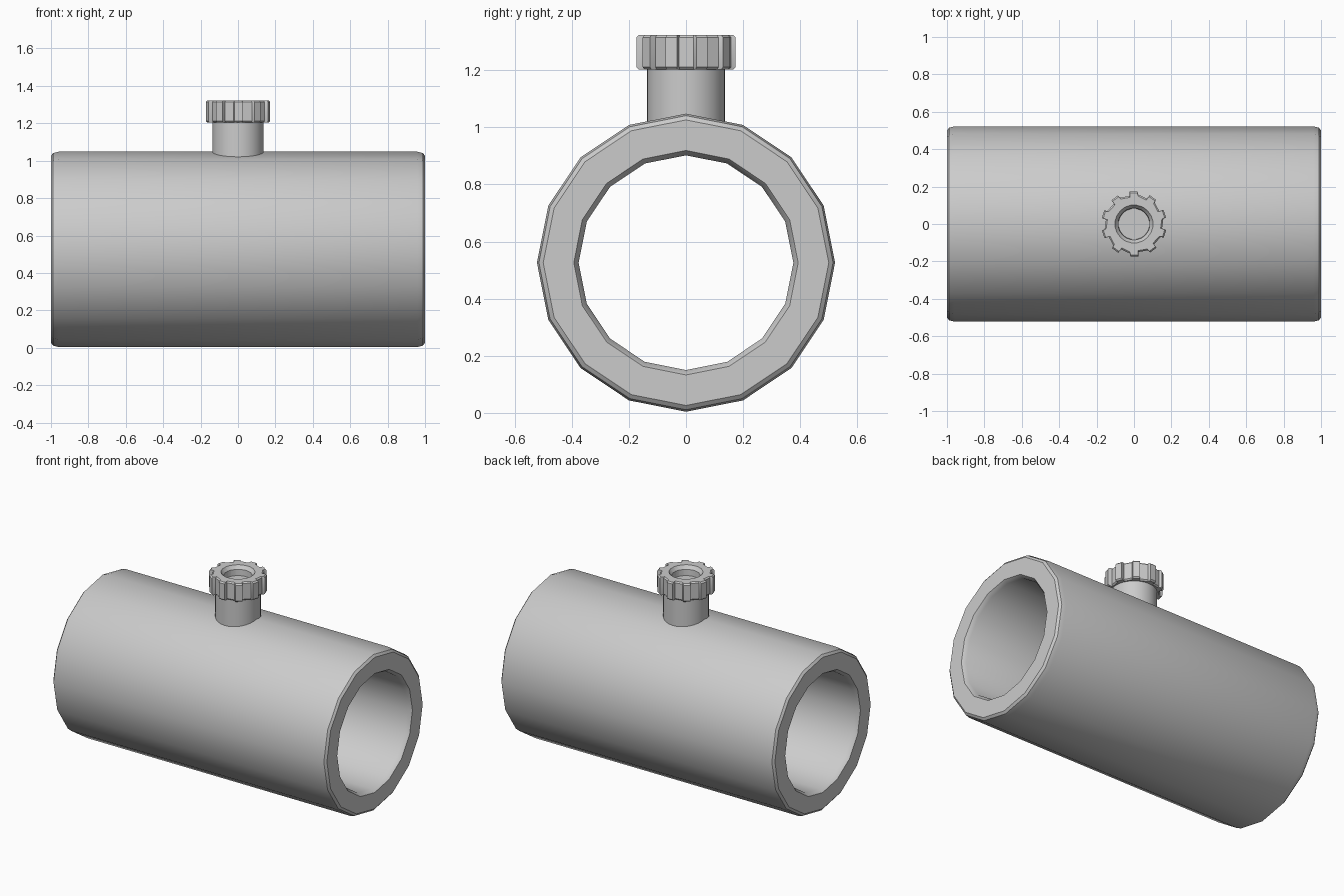
import bpy, bmesh
from math import sin, cos, tau, radians

if "Cube" in bpy.data.objects:
    bpy.data.objects.remove(bpy.data.objects["Cube"])

PIPE_Z = 0.526


def skin(name, rings, closed=False, angle=35):
    """Bridge equal-length rings of points; cap the ends unless closed into a loop."""
    bm = bmesh.new()
    rows = [[bm.verts.new(p) for p in ring] for ring in rings]
    n = len(rows[0])
    pairs = list(zip(rows, rows[1:]))
    if closed:
        pairs.append((rows[-1], rows[0]))
    else:
        bm.faces.new(rows[0])
        bm.faces.new(rows[-1])
    for a, b in pairs:
        for i in range(n):
            j = (i + 1) % n
            bm.faces.new((a[i], a[j], b[j], b[i]))
    bmesh.ops.recalc_face_normals(bm, faces=bm.faces)
    mesh = bpy.data.meshes.new(name)
    bm.to_mesh(mesh)
    bm.free()
    ob = bpy.data.objects.new(name, mesh)
    bpy.context.collection.objects.link(ob)
    bpy.ops.object.select_all(action='DESELECT')
    ob.select_set(True)
    bpy.context.view_layer.objects.active = ob
    bpy.ops.object.shade_smooth_by_angle(angle=radians(angle))
    return ob


def circle_x(x, r, n=16):
    return [(x, r * cos(tau * i / n), PIPE_Z + r * sin(tau * i / n)) for i in range(n)]


def circle_z(z, r, n=32):
    return [(r * cos(tau * i / n), r * sin(tau * i / n), z) for i in range(n)]


# Pipe: sixteen-sided tube with chamfered rims
half = [(0.96, 0.522), (0.988, 0.515), (1.0, 0.50), (1.0, 0.393), (0.975, 0.376)]
profile = half + [(-x, r) for x, r in reversed(half)]
skin("pipe_body", [circle_x(x, r) for x, r in profile], closed=True)

# Neck: short stub rising from the top of the pipe
skin("neck", [circle_z(0.98, 0.137), circle_z(1.22, 0.137)])

# Cap: ribbed knob with a shallow recess in its top
TEETH = 10
STEPS = [(0.0, 0.152), (0.52, 0.159), (0.58, 0.175), (0.96, 0.175)]


def cap_ring(z, inset=0.0, r=None):
    pts = []
    for t in range(TEETH):
        for f, tooth_r in STEPS:
            a = tau * (t + f + 0.75) / TEETH
            q = r if r is not None else tooth_r - inset
            pts.append((q * cos(a), q * sin(a), z))
    return pts


skin("ribbed_cap", [
    cap_ring(1.203, 0.008), cap_ring(1.211), cap_ring(1.315), cap_ring(1.323, 0.008),
    cap_ring(1.323, r=0.102), cap_ring(1.312, r=0.095),
    cap_ring(1.30, r=0.085), cap_ring(1.26, r=0.083)])
